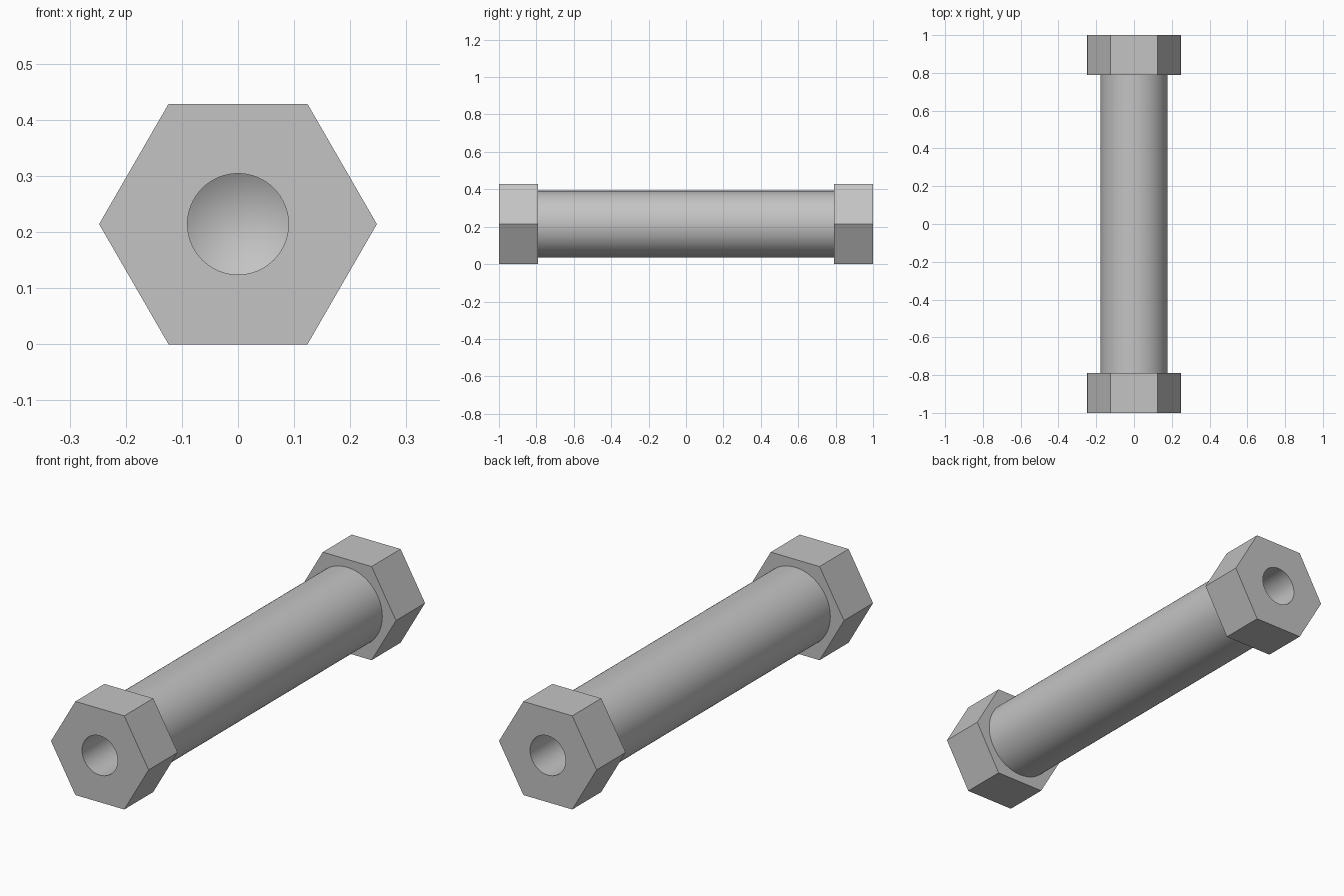
import bpy
from math import pi, tan, radians

if "Cube" in bpy.data.objects:
    bpy.data.objects.remove(bpy.data.objects["Cube"])

HEX_R, SHANK_R, BORE_R = 0.2475, 0.178, 0.09
HEAD_LEN, BORE_DEPTH = 0.21, 0.32
AXIS_Z = HEX_R * 3 ** 0.5 / 2

steel = bpy.data.materials.new("grey steel")
steel.use_nodes = True
GREY = (0.55, 0.55, 0.55, 1)
steel.diffuse_color = GREY
steel.node_tree.nodes["Principled BSDF"].inputs["Base Color"].default_value = GREY


def along_y(name, sides, r1, r2, length, y, flip=1):
    """Cylinder or cone lying along y; r2 is the end facing flip * +y."""
    bpy.ops.mesh.primitive_cone_add(vertices=sides, radius1=r1, radius2=r2, depth=length,
                                    location=(0, y, AXIS_Z), rotation=(-flip * pi / 2, 0, 0))
    ob = bpy.context.object
    ob.name = name
    # Hexagons start with a corner up the local y axis: turn that corner to the side
    if sides == 6:
        ob.rotation_euler = (-pi / 2, pi / 2, 0)
    bpy.ops.object.transform_apply(location=False, rotation=True, scale=True)
    ob.data.materials.append(steel)
    return ob


def combine(body, tool, operation):
    mod = body.modifiers.new(operation.lower(), "BOOLEAN")
    mod.operation, mod.object, mod.solver = operation, tool, "EXACT"
    bpy.context.view_layer.objects.active = body
    bpy.ops.object.modifier_apply(modifier=mod.name)
    bpy.data.objects.remove(tool)


# Round shank with a hexagonal head at each end
body = along_y("standoff_body", 96, SHANK_R, SHANK_R, 2 - HEAD_LEN, 0)
for s in (-1, 1):
    head = along_y("hex_head", 6, HEX_R, HEX_R, HEAD_LEN, s * (1 - HEAD_LEN / 2))
    combine(body, head, "UNION")

# Blind drilled bores with conical bottoms
tip = BORE_R / tan(radians(59))
for s in (-1, 1):
    drill = along_y("drill", 64, BORE_R, BORE_R, BORE_DEPTH + 0.1, s * (1.05 - BORE_DEPTH / 2))
    # Pull the inner cap to a point
    inner = [f for f in drill.data.polygons if len(f.vertices) > 4 and f.center.y * s < 0][0]
    cap = set(inner.vertices)
    import bmesh
    bm = bmesh.new()
    bm.from_mesh(drill.data)
    bm.faces.ensure_lookup_table()
    point = bmesh.ops.poke(bm, faces=[bm.faces[inner.index]])["verts"][0]
    point.co.y -= s * tip
    bm.to_mesh(drill.data)
    bm.free()
    combine(body, drill, "DIFFERENCE")

# Smooth round walls, crisp edges
bpy.ops.object.select_all(action="DESELECT")
body.select_set(True)
bpy.context.view_layer.objects.active = body
bpy.ops.object.shade_smooth_by_angle(angle=radians(25))
